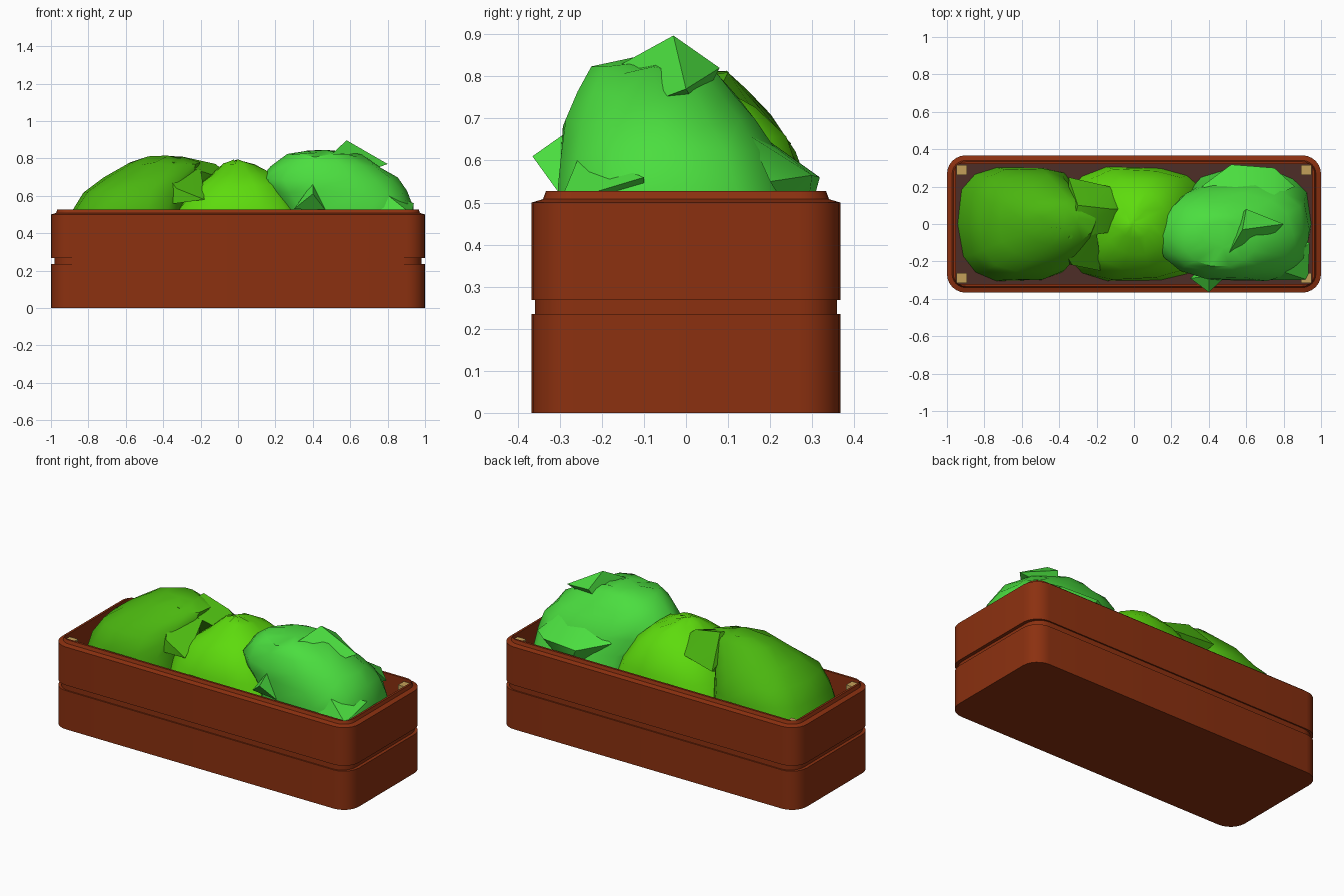
import bpy, bmesh, random
from math import sin, cos, pi, radians, copysign

random.seed(4)
cube = bpy.data.objects.get("Cube")
if cube:
    bpy.data.objects.remove(cube, do_unlink=True)


def material(name, color):
    mat = bpy.data.materials.new(name)
    mat.use_nodes = True
    mat.diffuse_color = (*color, 1)
    mat.node_tree.nodes["Principled BSDF"].inputs["Base Color"].default_value = (*color, 1)
    return mat


brown = material("red brown wood", (0.26, 0.03, 0.005))
earth = material("dark soil", (0.075, 0.027, 0.02))
tan = material("pale wood", (0.55, 0.35, 0.10))
olive = material("deep green", (0.07, 0.47, 0.005))
lime = material("lime green", (0.11, 0.71, 0.004))
emerald = material("emerald green", (0.07, 0.73, 0.05))


def finish(bm, name, mat, angle):
    bmesh.ops.recalc_face_normals(bm, faces=bm.faces[:])
    mesh = bpy.data.meshes.new(name)
    bm.to_mesh(mesh)
    bm.free()
    mesh.materials.append(mat)
    obj = bpy.data.objects.new(name, mesh)
    bpy.context.collection.objects.link(obj)
    bpy.ops.object.select_all(action='DESELECT')
    obj.select_set(True)
    bpy.context.view_layer.objects.active = obj
    bpy.ops.object.shade_smooth_by_angle(angle=radians(angle))
    return obj


def loft(name, rings, mat, angle):
    """Skin a stack of point rings and cap both ends."""
    bm = bmesh.new()
    loops = [[bm.verts.new(p) for p in ring] for ring in rings]
    n = len(loops[0])
    for low, high in zip(loops, loops[1:]):
        for i in range(n):
            j = (i + 1) % n
            bm.faces.new((low[i], low[j], high[j], high[i]))
    bm.faces.new(loops[0][::-1])
    bm.faces.new(loops[-1])
    return finish(bm, name, mat, angle)


def rounded_rectangle(half_x, half_y, radius, z, steps=6):
    ring = []
    for k, (sx, sy) in enumerate([(1, 1), (-1, 1), (-1, -1), (1, -1)]):
        for i in range(steps + 1):
            a = (k + i / steps) * pi / 2
            ring.append((sx * (half_x - radius) + radius * cos(a),
                         sy * (half_y - radius) + radius * sin(a), z))
    return ring


# Planter box: wall with a groove, chamfered rim and open inside
HX, HY = 1.0, 0.367
profile = [(0, 0, 0), (0, 0, 0.235), (0.02, 0.008, 0.235), (0.02, 0.008, 0.268),
           (0, 0, 0.268), (0, 0, 0.5), (0.027, 0.027, 0.508), (0.034, 0.034, 0.527),
           (0.047, 0.047, 0.527), (0.047, 0.047, 0.34)]
rings = []
for dx, dy, z in profile:
    radius = 0.02 if dx > 0.04 else 0.1 - dy
    rings.append(rounded_rectangle(HX - dx, HY - dy, radius, z))
loft("planter_box", rings, brown, 35)

# Soil bed
loft("soil", [rounded_rectangle(0.953, 0.32, 0.02, z) for z in (0.342, 0.37)], earth, 30)

# Corner posts
for x_name, sx in (("left", 1), ("right", -1)):
    for y_name, sy in (("front", -1), ("back", 1)):
        bm = bmesh.new()
        bmesh.ops.create_cube(bm, size=1)
        for v in bm.verts:
            v.co.x = v.co.x * 0.055 + sx * 0.921
            v.co.y = v.co.y * 0.055 + sy * 0.289
            v.co.z = v.co.z * 0.14 + 0.44
        finish(bm, f"{y_name}_{x_name}_post", tan, 30)


def bush(name, levels, mat, sides=14):
    """Uneven dome from levels of z, min x, max x, min y, max y."""
    rings = []
    for k, (z, x0, x1, y0, y1) in enumerate(levels):
        power = 0.65 + 0.35 * k / (len(levels) - 1)
        ring = []
        for i in range(sides):
            a = 2 * pi * i / sides
            c, s = cos(a), sin(a)
            wobble = 1 - random.uniform(0, 0.05)
            x = (x0 + x1) / 2 + (x1 - x0) / 2 * wobble * copysign(abs(c) ** power, c)
            y = (y0 + y1) / 2 + (y1 - y0) / 2 * wobble * copysign(abs(s) ** power, s)
            ring.append((x, y, z + random.uniform(-0.01, 0.01) * (k > 0)))
        rings.append(ring)
    return loft(name, rings, mat, 45)


def clump(name, points, mat):
    """Angular leaf clump wrapped around a few points."""
    bm = bmesh.new()
    for p in points:
        bm.verts.new(p)
    hull = bmesh.ops.convex_hull(bm, input=bm.verts[:])
    spare = {v for v in hull["geom_interior"] if isinstance(v, bmesh.types.BMVert)}
    bmesh.ops.delete(bm, geom=list(spare), context='VERTS')
    return finish(bm, name, mat, 40)


# Right bush with lobes reaching over the middle one
bush("right_bush", [
    (0.36, -0.95, -0.28, -0.315, 0.32), (0.53, -0.89, -0.28, -0.305, 0.31),
    (0.62, -0.83, -0.26, -0.27, 0.27), (0.7, -0.73, -0.22, -0.2, 0.21),
    (0.77, -0.6, -0.2, -0.12, 0.15), (0.805, -0.5, -0.29, -0.03, 0.1)], olive)
clump("right_bush_back_lobe", [
    (-0.06, 0.08, 0.72), (-0.1, -0.04, 0.7), (-0.13, 0.2, 0.66), (-0.12, 0.08, 0.77),
    (-0.3, 0.1, 0.81), (-0.35, -0.08, 0.78), (-0.35, 0.25, 0.64), (-0.3, 0.05, 0.55),
    (-0.1, 0.08, 0.62)], olive)
clump("right_bush_front_lobe", [
    (-0.18, -0.25, 0.58), (-0.19, -0.12, 0.68), (-0.33, -0.22, 0.64),
    (-0.4, -0.1, 0.74), (-0.4, -0.2, 0.55), (-0.2, -0.05, 0.74)], olive)

# Middle bush
bush("middle_bush", [
    (0.36, -0.4, 0.4, -0.32, 0.315), (0.53, -0.34, 0.35, -0.305, 0.3),
    (0.65, -0.24, 0.26, -0.25, 0.245), (0.72, -0.15, 0.18, -0.17, 0.17),
    (0.765, -0.08, 0.09, -0.08, 0.09), (0.785, -0.03, 0.01, -0.02, 0.02)], lime)

# Left bush with pointed leaf clumps
bush("left_bush", [
    (0.36, 0.27, 0.95, -0.3, 0.3), (0.53, 0.22, 0.95, -0.31, 0.25),
    (0.62, 0.15, 0.92, -0.31, 0.22), (0.69, 0.12, 0.86, -0.3, 0.18),
    (0.76, 0.17, 0.77, -0.265, 0.13), (0.815, 0.26, 0.66, -0.23, 0.07),
    (0.835, 0.36, 0.55, -0.13, 0.02)], emerald)
clump("left_bush_top_leaf", [
    (0.58, -0.03, 0.897), (0.5, -0.17, 0.82), (0.8, 0, 0.77), (0.6, 0.08, 0.82),
    (0.55, 0.03, 0.72), (0.72, -0.08, 0.74)], emerald)
clump("left_bush_front_leaf", [
    (0.4, -0.365, 0.61), (0.3, -0.29, 0.53), (0.47, -0.3, 0.52),
    (0.4, -0.28, 0.67), (0.4, -0.2, 0.58)], emerald)
clump("left_bush_back_leaf", [
    (0.52, 0.318, 0.56), (0.75, 0.3, 0.565), (0.86, 0.2, 0.55), (0.36, 0.2, 0.6),
    (0.55, 0.15, 0.68), (0.75, 0.15, 0.66), (0.6, 0.28, 0.42)], emerald)
clump("left_bush_side_leaf", [
    (0.93, -0.3, 0.5), (0.94, -0.1, 0.56), (0.78, -0.25, 0.62),
    (0.72, -0.3, 0.5), (0.85, -0.1, 0.48)], emerald)
